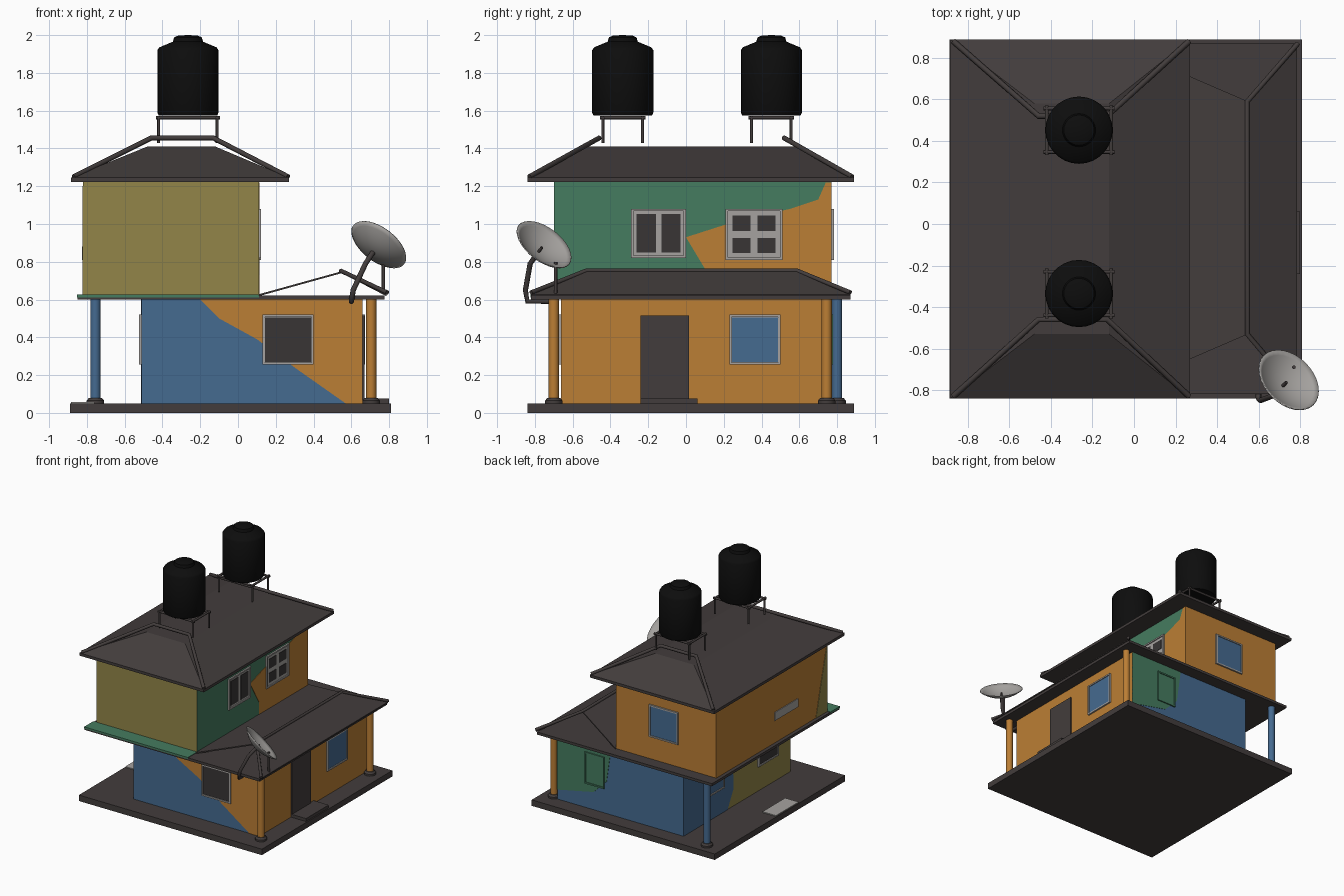
import bpy, bmesh, math
from mathutils import Vector

if "Cube" in bpy.data.objects:
    bpy.data.objects.remove(bpy.data.objects["Cube"])


def material(name, r, g, b):
    m = bpy.data.materials.new(name)
    m.diffuse_color = (r, g, b, 1)
    m.use_nodes = True
    m.node_tree.nodes["Principled BSDF"].inputs["Base Color"].default_value = m.diffuse_color
    return m


ROOF = material("dark roof", 0.055, 0.046, 0.045)
ORANGE = material("orange paint", 0.50, 0.21, 0.035)
BLUE = material("blue paint", 0.06, 0.145, 0.28)
GREEN = material("green paint", 0.06, 0.20, 0.115)
YELLOW = material("ochre paint", 0.29, 0.235, 0.065)
LIGHT = material("light frame", 0.38, 0.365, 0.35)
GLASS = material("dark glass", 0.04, 0.036, 0.036)
BLACK = material("black plastic", 0.004, 0.004, 0.004)


def finish(bm, name, mats, smooth=False):
    bmesh.ops.recalc_face_normals(bm, faces=bm.faces)
    me = bpy.data.meshes.new(name)
    bm.to_mesh(me)
    bm.free()
    for m in mats:
        me.materials.append(m)
    ob = bpy.data.objects.new(name, me)
    bpy.context.collection.objects.link(ob)
    if smooth:
        bpy.ops.object.select_all(action='DESELECT')
        ob.select_set(True)
        bpy.context.view_layer.objects.active = ob
        bpy.ops.object.shade_smooth_by_angle(angle=math.radians(35))
    return ob


def prism(name, pts, offset, mat):
    """Polygon extruded along an offset vector."""
    bm = bmesh.new()
    a = [bm.verts.new(p) for p in pts]
    b = [bm.verts.new(Vector(p) + Vector(offset)) for p in pts]
    bm.faces.new(a)
    bm.faces.new(b)
    for i in range(len(a)):
        j = (i + 1) % len(a)
        bm.faces.new((a[i], a[j], b[j], b[i]))
    return finish(bm, name, [mat])


def box(name, x0, x1, y0, y1, z0, z1, mat):
    return prism(name, [(x0, y0, z0), (x1, y0, z0), (x1, y1, z0), (x0, y1, z0)], (0, 0, z1 - z0), mat)


def lathe(name, profile, loc, mat, n=28, axis=(0, 0, 1)):
    bm = bmesh.new()
    vs = [bm.verts.new((r, 0, z)) for r, z in profile]
    es = [bm.edges.new(p) for p in zip(vs, vs[1:])]
    bmesh.ops.spin(bm, geom=vs + es, cent=(0, 0, 0), axis=(0, 0, 1), angle=2 * math.pi, steps=n)
    bmesh.ops.remove_doubles(bm, verts=bm.verts, dist=1e-5)
    ob = finish(bm, name, [mat], True)
    ob.location = loc
    ob.rotation_euler = Vector(axis).to_track_quat('Z', 'Y').to_euler()
    return ob


def pole(name, pts, r, mat):
    cu = bpy.data.curves.new(name, 'CURVE')
    cu.dimensions = '3D'
    cu.bevel_depth, cu.bevel_resolution, cu.use_fill_caps = r, 2, True
    s = cu.splines.new('POLY')
    s.points.add(len(pts) - 1)
    for p, c in zip(s.points, pts):
        p.co = (*c, 1)
    cu.materials.append(mat)
    ob = bpy.data.objects.new(name, cu)
    bpy.context.collection.objects.link(ob)


# Storey extents, and helpers that place plates on their walls
LOW = (-0.51, 0.66, -0.66, 0.765, 0.05, 0.605)
UP = (-0.82, 0.11, -0.70, 0.77, 0.62, 1.225)


def on_wall(st, side, u, v, d):
    return {'front': (u, st[2] - d, v), 'back': (u, st[3] + d, v),
            'left': (st[0] - d, u, v), 'right': (st[1] + d, u, v)}[side]


def plate(name, st, side, pts, mat, d=0.003):
    base = [on_wall(st, side, u, v, -0.002) for u, v in pts]
    off = Vector(on_wall(st, side, 0, 0, d)) - Vector(on_wall(st, side, 0, 0, -0.002))
    return prism(name, base, off, mat)


def rect(name, st, side, u0, u1, v0, v1, mat, d):
    plate(name, st, side, [(u0, v0), (u1, v0), (u1, v1), (u0, v1)], mat, d)


def window(name, st, side, u0, u1, v0, v1, pane, cols=1, rows=1, w=0.014, frame=LIGHT):
    rect(name + "_backing", st, side, u0, u1, v0, v1, frame, 0.005)
    t = 0.012
    for i, (a, b, c, d) in enumerate([(u0, u1, v0, v0 + t), (u0, u1, v1 - t, v1),
                                      (u0, u0 + t, v0, v1), (u1 - t, u1, v0, v1)]):
        rect(f"{name}_frame_{i}", st, side, a, b, c, d, frame, 0.013)
    pw, ph = (u1 - u0 - w) / cols, (v1 - v0 - w) / rows
    for i in range(cols):
        for j in range(rows):
            a, c = u0 + w + i * pw, v0 + w + j * ph
            rect(f"{name}_pane_{i}{j}", st, side, a, a + pw - w, c, c + ph - w, pane, 0.008)


def storey(name, st, colours):
    """Box whose walls take one colour each, by direction: front, right, back, left."""
    ob = box(name, *st, colours[0])
    for m in colours[1:]:
        ob.data.materials.append(m)
    for f in ob.data.polygons:
        n = f.normal
        f.material_index = (3 if n.x < -.5 else 1 if n.x > .5 else 2 if n.y > .5 else 0)


# Ground slab, steps
box("ground_slab", -0.89, 0.81, -0.84, 0.89, 0, 0.05, ROOF)
box("door_step", 0.66, 0.80, -0.24, 0.06, 0.05, 0.075, ROOF)
box("side_mat", -0.885, -0.76, -0.23, 0.07, 0.05, 0.058, LIGHT)

# Walls with painted patches
storey("lower_walls", LOW, [BLUE, ORANGE, BLUE, YELLOW])
storey("upper_walls", UP, [YELLOW, GREEN, ORANGE, ORANGE])
plate("lower_front_orange", LOW, 'front',
      [(-.2, .6), (-.1, .5), (.1, .39), (.3, .24), (.57, .05), (.66, .05), (.66, .6)], ORANGE)
plate("lower_back_green", LOW, 'back',
      [(.66, .13), (.66, .6), (.16, .6), (.2, .32), (.32, .2)], GREEN)
plate("lower_left_blue", LOW, 'left', [(.765, .05), (.765, .6), (.12, .6), (.1, .2), (.18, .05)], BLUE)
plate("upper_right_orange", UP, 'right',
      [(.12, .62), (.12, .73), (0, .93), (.25, 1.01), (.55, 1.08), (.70, 1.13), (.74, 1.22),
       (.77, 1.22), (.77, .62)], ORANGE)
plate("upper_left_ochre", UP, 'left', [(-.7, .62), (-.7, 1.2), (-.62, .9), (-.55, .62)], YELLOW)

# Windows and door
window("front_window", LOW, 'front', .13, .40, .255, .52, GLASS)
window("right_window", LOW, 'right', .23, .50, .255, .52, BLUE)
window("back_small_window", LOW, 'back', .22, .40, .255, .52, GREEN, frame=GREEN)
window("left_window_front", LOW, 'left', -.49, -.22, .255, .52, GLASS)
window("left_window_back", LOW, 'left', .23, .50, .255, .52, BLUE)
window("upper_back_window", UP, 'back', -.47, -.20, .81, 1.08, BLUE)
window("upper_double_window", UP, 'right', -.29, 0, .82, 1.08, GLASS, 2, 1, 0.028)
window("upper_cross_window", UP, 'right', .21, .51, .81, 1.08, GLASS, 2, 2, 0.036)
rect("upper_left_vent", UP, 'left', -.31, 0, .81, .88, LIGHT, 0.006)
rect("door", LOW, 'right', -.24, .015, .05, .515, ROOF, 0.009)

# Corner columns on square feet
for name, x, y, m in [("front_right", .705, -.70, ORANGE), ("back_right", .705, .745, ORANGE),
                      ("back_left", -.755, .80, BLUE)]:
    lathe(name + "_column", [(0, .05), (.027, .05), (.027, .61), (0, .61)], (x, y, 0), m, 16)
    lathe(name + "_foot", [(0, .05), (.046, .05), (.046, .065), (.034, .08), (0, .08)], (x, y, 0), ROOF, 12)

# Floor plate and lean-to roof with two open-ended slopes
box("lower_eave_plate", -.85, .775, -.82, .87, .60, .622, ROOF)
box("front_ledge", -.853, .11, -.823, -.70, .612, .626, GREEN)
prism("lean_to_inner_slope", [(.11, -.72, .618), (.11, .78, .618), (.55, .59, .74), (.55, -.53, .74)],
      (0, 0, .01), ROOF)
prism("lean_to_outer_slope", [(.785, -.82, .618), (.785, .87, .618), (.55, .59, .74), (.55, -.53, .74)],
      (0, 0, .01), ROOF)
pole("lean_to_ridge", [(.79, -.82, .637), (.545, -.53, .752), (.545, .59, .752), (.79, .87, .637)], .012, ROOF)

# Main hip roof: fascia, slopes, flat top
bm = bmesh.new()
rings = [[bm.verts.new(p) for p in ((x0, y0, z), (x1, y0, z), (x1, y1, z), (x0, y1, z))]
         for x0, x1, y0, y1, z in [(-.885, .27, -.84, .89, 1.222), (-.885, .27, -.84, .89, 1.245),
                                   (-.48, -.12, -.53, .58, 1.41)]]
bm.faces.new(rings[0])
bm.faces.new(rings[-1])
for a, b in zip(rings, rings[1:]):
    for i in range(4):
        j = (i + 1) % 4
        bm.faces.new((a[i], a[j], b[j], b[i]))
finish(bm, "main_roof", [ROOF])
for name, y0, y1 in [("front", -.83, -.46), ("back", .88, .52)]:
    pole(name + "_hip_caps", [(-.87, y0, 1.25), (-.46, y1, 1.455), (-.13, y1, 1.455), (.265, y0, 1.25)],
         .014, ROOF)

# Water tanks on stands
TANK = [(0, 1.575), (.155, 1.575), (.162, 1.59), (.162, 1.92), (.152, 1.935), (.08, 1.965),
        (.073, 1.988), (.05, 1.998), (0, 2.0)]
for name, y in [("front", -.335), ("back", .452)]:
    lathe(name + "_tank", TANK, (-.265, y, 0), BLACK)
    for i, sx in enumerate((-1, 1)):
        x = -.265 + sx * .155
        pole(f"{name}_stand_side_{i}", [(x, y - .12, 1.563), (x, y + .12, 1.563)], .009, ROOF)
        for j, sy in enumerate((-1, 1)):
            pole(f"{name}_stand_leg_{i}{j}", [(x, y + sy * .105, 1.43), (x, y + sy * .105, 1.565)], .008, ROOF)
    for j, sy in enumerate((-1, 1)):
        pole(f"{name}_stand_rail_{j}", [(-.435, y + sy * .105, 1.563), (-.095, y + sy * .105, 1.563)], .009, ROOF)

# Satellite dish, feed and bracket
N = Vector((.52, .52, .68)).normalized()
bowl = Vector((.745, -.752, .89)) - N * .06
dish = lathe("dish", [(.17 * t / 8, .06 * (t / 8) ** 2) for t in range(9)], bowl, LIGHT, 32, N)
sol = dish.modifiers.new("thickness", 'SOLIDIFY')
sol.thickness = 0.006
pole("dish_feed", [bowl, bowl + N * .04], .008, ROOF)
pole("dish_bracket", [bowl, (.675, -.825, .79), (.61, -.85, .65), (.60, -.84, .59), (.60, -.72, .59)], .014, ROOF)
pole("dish_strut", [(.77, -.69, .63), (.77, -.69, .80)], .009, ROOF)
